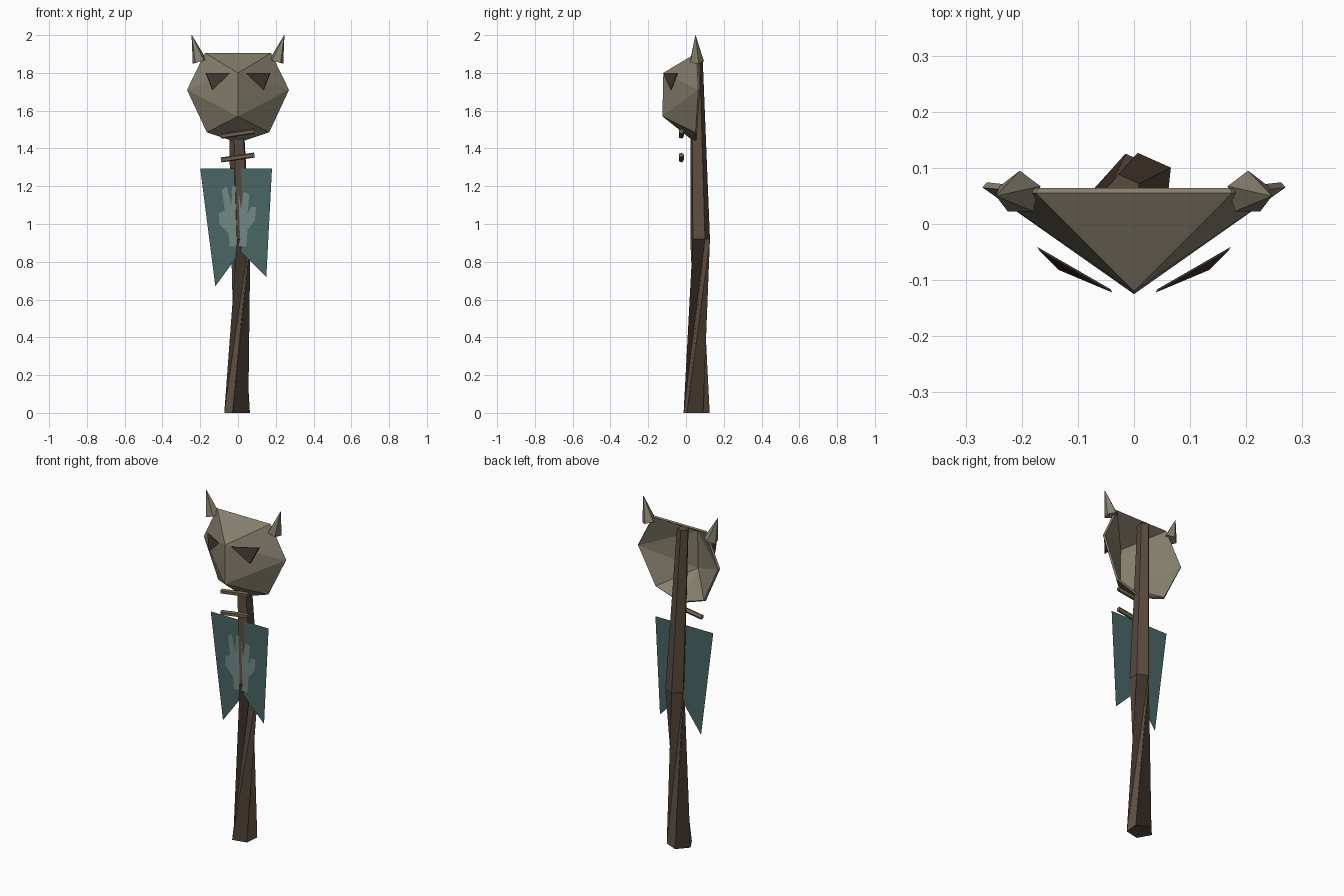
import bpy, bmesh
from math import cos, sin, radians
from mathutils import Vector

if "Cube" in bpy.data.objects:
    bpy.data.objects.remove(bpy.data.objects["Cube"])


def material(name, rgb):
    m = bpy.data.materials.new(name)
    m.diffuse_color = (*rgb, 1)
    m.use_nodes = True
    m.node_tree.nodes["Principled BSDF"].inputs["Base Color"].default_value = m.diffuse_color
    return m


WOOD = material("wood", (0.105, 0.072, 0.05))
TWIG = material("twig", (0.17, 0.125, 0.08))
BONE = material("bone", (0.24, 0.215, 0.155))
DARK = material("dark", (0.055, 0.038, 0.028))
CLOTH = material("cloth", (0.065, 0.135, 0.13))
PAINT = material("paint", (0.17, 0.25, 0.24))


def make(name, verts, faces, mat, fix=False):
    me = bpy.data.meshes.new(name)
    me.from_pydata([tuple(v) for v in verts], [], faces)
    if fix:
        bm = bmesh.new()
        bm.from_mesh(me)
        bmesh.ops.recalc_face_normals(bm, faces=bm.faces)
        bm.to_mesh(me)
        bm.free()
    me.materials.append(mat)
    ob = bpy.data.objects.new(name, me)
    bpy.context.collection.objects.link(ob)
    return ob


def loft(name, rings, mat):
    """Skin equal-length rings and cap both ends."""
    n = len(rings[0])
    verts = [v for r in rings for v in r]
    faces = [(k * n + i, k * n + (i + 1) % n, (k + 1) * n + (i + 1) % n, (k + 1) * n + i)
             for k in range(len(rings) - 1) for i in range(n)]
    faces += [tuple(range(n)), tuple(range(len(verts) - n, len(verts)))]
    return make(name, verts, faces, mat, True)


def tube(name, a, b, ra, rb, sides, mat, phase=0):
    """Straight tapered rod from a to b."""
    a, b = Vector(a), Vector(b)
    d = (b - a).normalized()
    u = Vector((0, 1, 0)).cross(d).normalized()
    v = d.cross(u)
    ang = [radians(phase + 360 * i / sides) for i in range(sides)]
    return loft(name, [[c + (u * cos(t) + v * sin(t)) * r for t in ang]
                       for c, r in ((a, ra), (b, rb))], mat)


# Post: five-sided, wrung so that it pinches below the banner
def ring(x, y, z, r, twist):
    return [(x + r * cos(radians(30 + 72 * i + twist)),
             y + r * sin(radians(30 + 72 * i + twist)), z) for i in range(5)]


loft("post", [ring(0, 0.054, 0, 0.073, 0),
              ring(0.018, 0.073, 0.92, 0.055, 144),
              ring(-0.02, 0.055, 1.88, 0.034, 144)], WOOD)

# Mask: faceted open shell with a central ridge
half = [(0.175, 0.055, 1.905), (0.27, 0.065, 1.71), (0.165, 0.05, 1.485)]
verts = [(0, -0.12, 1.80), (0, -0.125, 1.57), (0, 0.05, 1.43)]
verts += half + [(-x, y, z) for x, y, z in half]
right = [(0, 4, 3), (0, 1, 4), (1, 5, 4), (1, 2, 5)]
left = [tuple(i + 3 if i > 2 else i for i in reversed(f)) for f in right]
mask = make("mask", verts, right + left + [(0, 3, 6)], BONE)
shell = mask.modifiers.new("shell", "SOLIDIFY")
shell.thickness = 0.012
shell.offset = -1

# Horns and slanted eyes on both sides
for side, s in (("left", -1), ("right", 1)):
    tube(f"{side}_horn", (s * 0.203, 0.055, 1.86), (s * 0.245, 0.05, 2.0),
         0.04, 0.001, 5, BONE, 90)
    eye = [(0.04, -0.12, 1.80), (0.17, -0.045, 1.80), (0.135, -0.08, 1.71)]
    loft(f"{side}_eye", [[(s * (x + o * 0.5), y + o, z) for x, y, z in eye]
                         for o in (-0.002, 0.004)], DARK)

# Two twigs tied across the neck
for i, z in enumerate((1.478, 1.352)):
    tube(f"twig_{i + 1}", (-0.09, -0.025, z - 0.013), (0.087, -0.025, z + 0.013),
         0.014, 0.014, 5, TWIG, 20)

# Swallow-tailed banner
banner = [(-0.2, 1.295), (-0.12, 0.67), (0.015, 0.855), (0.15, 0.72), (0.18, 1.295)]
make("banner", [(x, 0.03, z) for x, z in banner], [tuple(range(5))], CLOTH)

# Painted hand emblem
hand = [(-0.045, 0.88), (0.045, 0.88), (0.05, 0.97), (0.09, 1.02), (0.095, 1.09),
        (0.07, 1.09), (0.05, 1.05), (0.06, 1.16), (0.03, 1.17), (0.015, 1.08),
        (0.0, 1.2), (-0.03, 1.2), (-0.035, 1.1), (-0.06, 1.2), (-0.085, 1.18),
        (-0.07, 1.07), (-0.1, 1.06), (-0.1, 1.0), (-0.05, 0.95)]
make("hand_emblem", [(x, 0.026, z) for x, z in hand], [tuple(range(len(hand)))], PAINT)
